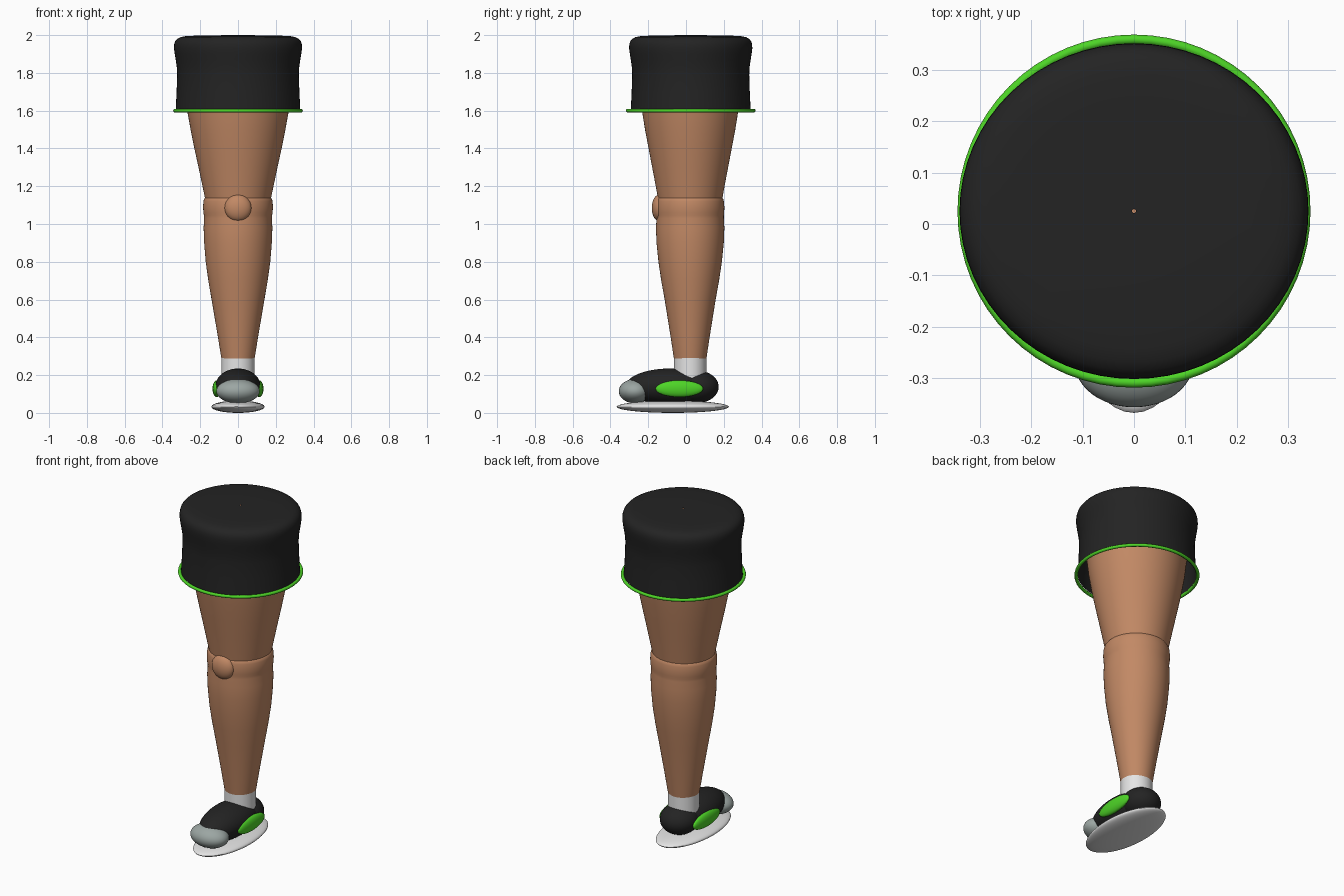
import bpy, bmesh, math

if "Cube" in bpy.data.objects:
    bpy.data.objects.remove(bpy.data.objects["Cube"])

CY = 0.022  # y of the leg axis


def material(name, rgb):
    m = bpy.data.materials.new(name)
    m.diffuse_color = (*rgb, 1)
    m.use_nodes = True
    m.node_tree.nodes["Principled BSDF"].inputs["Base Color"].default_value = m.diffuse_color
    return m


skin = material("skin", (0.54, 0.25, 0.13))
black = material("black cloth", (0.017, 0.017, 0.017))
green = material("bright green", (0.075, 0.66, 0.02))
white = material("off white", (0.78, 0.78, 0.78))
grey = material("toe grey", (0.33, 0.38, 0.365))


def finish(bm, name, mat):
    bmesh.ops.recalc_face_normals(bm, faces=bm.faces[:])
    me = bpy.data.meshes.new(name)
    bm.to_mesh(me)
    bm.free()
    me.materials.append(mat)
    ob = bpy.data.objects.new(name, me)
    bpy.context.collection.objects.link(ob)
    return ob


def loft(name, mat, rings, cy=CY, caps=True, n=64):
    """Stack of ellipses given as (z, x radius, y radius)."""
    bm = bmesh.new()
    loops = []
    for z, rx, ry in rings:
        loops.append([bm.verts.new((rx * math.cos(2 * math.pi * i / n),
                                    cy + ry * math.sin(2 * math.pi * i / n), z))
                      for i in range(n)])
    for a, b in zip(loops, loops[1:]):
        for i in range(n):
            j = (i + 1) % n
            bm.faces.new((a[i], a[j], b[j], b[i]))
    if caps:
        bm.faces.new(loops[0])
        bm.faces.new(loops[-1])
    return finish(bm, name, mat)


def ellipsoid(name, mat, centre, radii):
    bm = bmesh.new()
    bmesh.ops.create_uvsphere(bm, u_segments=48, v_segments=24, radius=1)
    for v in bm.verts:
        v.co = [c + r * k for c, r, k in zip(centre, radii, v.co)]
    return finish(bm, name, mat)


# Leg: ankle, calf, knee band, thigh
loft("leg", skin, [
    (0.28, 0.086, 0.085), (0.30, 0.090, 0.088), (0.40, 0.106, 0.103),
    (0.50, 0.123, 0.119), (0.60, 0.140, 0.135), (0.70, 0.157, 0.153),
    (0.80, 0.171, 0.168), (0.90, 0.179, 0.178), (0.98, 0.182, 0.181),
    (1.03, 0.179, 0.178), (1.045, 0.180, 0.178), (1.06, 0.183, 0.180),
    (1.09, 0.185, 0.181), (1.12, 0.183, 0.178), (1.132, 0.180, 0.175),
    (1.138, 0.175, 0.171), (1.20, 0.188, 0.182), (1.30, 0.209, 0.201),
    (1.40, 0.231, 0.220), (1.50, 0.251, 0.239), (1.60, 0.269, 0.255),
    (1.75, 0.287, 0.272), (1.90, 0.295, 0.280), (1.97, 0.270, 0.255)])
ellipsoid("kneecap", skin, (0, -0.141, 1.085), (0.071, 0.040, 0.071))

# Shorts leg: open shell with a rounded top and a pin hole at the crown
loft("shorts", black, [(z, r, r * 0.962) for z, r in [
    (1.60, 0.330), (1.70, 0.325), (1.79, 0.322), (1.83, 0.324),
    (1.87, 0.330), (1.90, 0.335), (1.93, 0.339), (1.95, 0.338),
    (1.967, 0.333), (1.98, 0.322), (1.989, 0.305), (1.994, 0.280),
    (1.997, 0.230), (1.999, 0.120), (2.0, 0.004)]], cy=0.025, caps=False)

# Green hem ring
R, r, m = 0.3335, 0.0095, 12
hem = [(1.60 + r * math.sin(2 * math.pi * k / m),
        R + r * math.cos(2 * math.pi * k / m),
        R + r * math.cos(2 * math.pi * k / m)) for k in range(m + 1)]
ob = loft("shorts_hem", green, hem, cy=0.025, caps=False)
bm = bmesh.new()
bm.from_mesh(ob.data)
bmesh.ops.remove_doubles(bm, verts=bm.verts[:], dist=1e-5)
bmesh.ops.recalc_face_normals(bm, faces=bm.faces[:])
bm.to_mesh(ob.data)
bm.free()

# Sock
loft("sock", white, [(0.17, 0.088, 0.086), (0.296, 0.088, 0.086)])

# Shoe
ellipsoid("shoe_sole", white, (0, -0.07, 0.0325), (0.141, 0.297, 0.0325))
ellipsoid("shoe_upper", black, (0, -0.085, 0.140), (0.120, 0.235, 0.095))
ellipsoid("shoe_heel", black, (0, 0.058, 0.138), (0.108, 0.115, 0.086))
ellipsoid("toe_cap", grey, (0, -0.270, 0.115), (0.115, 0.086, 0.064))
for side, s in (("left", -1), ("right", 1)):
    ellipsoid("shoe_panel_" + side, green, (s * 0.112, -0.035, 0.128), (0.023, 0.126, 0.044))

# Smooth shading, keeping real edges sharp
for ob in bpy.data.objects:
    ob.select_set(True)
    bpy.context.view_layer.objects.active = ob
bpy.ops.object.shade_smooth_by_angle(angle=math.radians(40))
